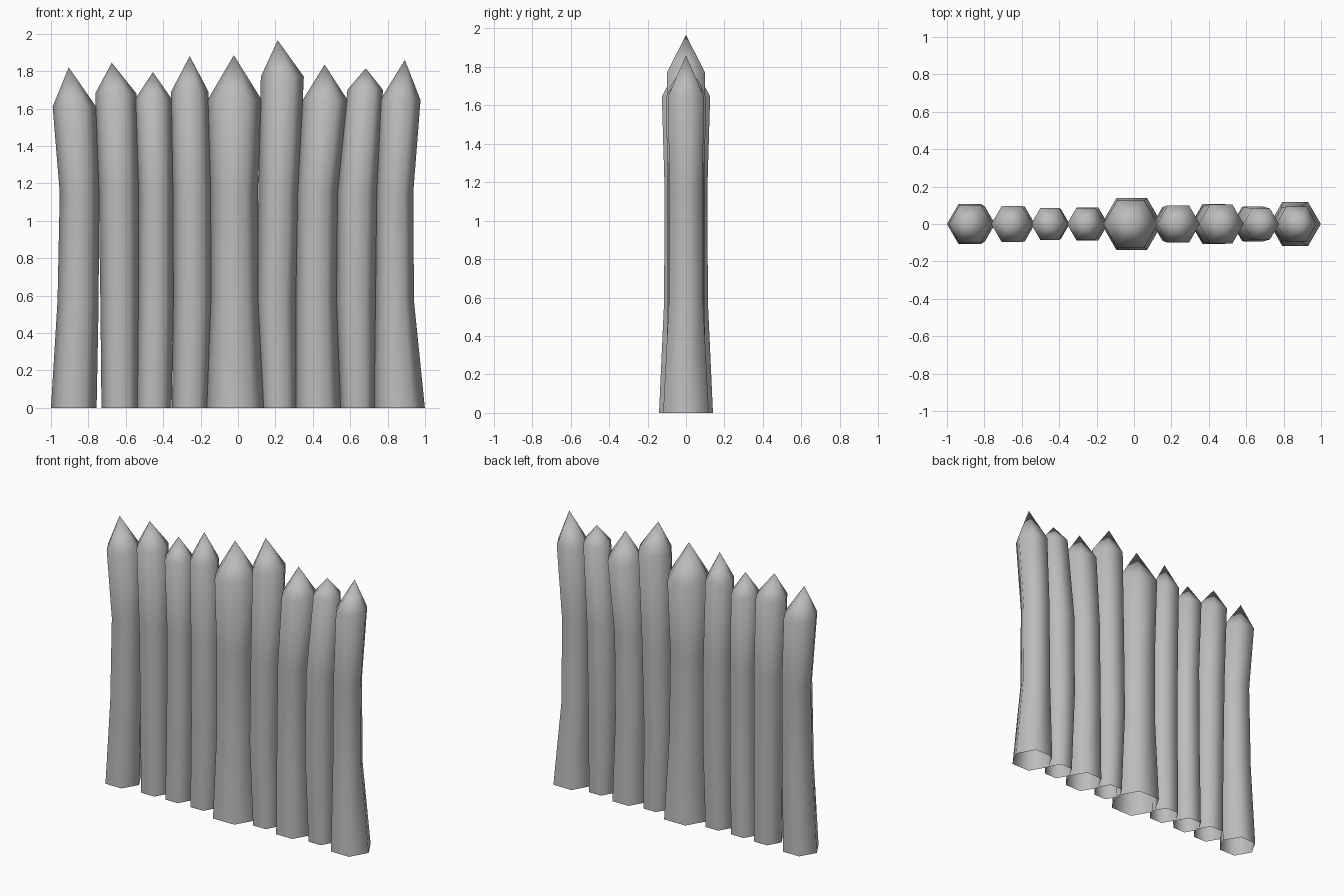
import bpy
import bmesh
from math import cos, sin, tau

default_cube = bpy.data.objects.get("Cube")
if default_cube:
    bpy.data.objects.remove(default_cube, do_unlink=True)

# One plain colour for all of the timber
material = bpy.data.materials.new("grey wood")
material.use_nodes = True
colour = (0.5, 0.5, 0.5, 1)
material.diffuse_color = colour
material.node_tree.nodes["Principled BSDF"].inputs["Base Color"].default_value = colour

SIDES = 6
LOWER_BEND, UPPER_BEND = 0.57, 1.15


def add_ring(bm, x, radius, z):
    """Hexagonal cross-section with corners pointing along the wall."""
    return [bm.verts.new((x + radius * cos(tau * i / SIDES),
                          radius * sin(tau * i / SIDES), z))
            for i in range(SIDES)]


def make_stake(name, centres, radii, shoulder, tip_x, tip_z):
    """Crooked log, open underneath, sharpened to a point on top."""
    bm = bmesh.new()
    heights = (0, LOWER_BEND, UPPER_BEND, shoulder)
    rings = [add_ring(bm, *section) for section in zip(centres, radii, heights)]
    tip = bm.verts.new((tip_x, 0, tip_z))
    for i in range(SIDES):
        j = (i + 1) % SIDES
        for low, high in zip(rings, rings[1:]):
            bm.faces.new((low[i], low[j], high[j], high[i]))
        bm.faces.new((rings[-1][i], rings[-1][j], tip))
    for face in bm.faces:
        face.smooth = True
    mesh = bpy.data.meshes.new(name)
    bm.to_mesh(mesh)
    bm.free()
    mesh.materials.append(material)
    stake = bpy.data.objects.new(name, mesh)
    bpy.context.collection.objects.link(stake)
    return stake


# Centre x and radius from base to shoulder, shoulder height, tip x and height
stakes = [
    ((-.878, -.855, -.848, -.875), (.122, .11, .105, .116), 1.61, -.905, 1.82),
    ((-.63, -.633, -.637, -.653), (.10, .103, .107, .11), 1.68, -.675, 1.845),
    ((-.45, -.44, -.44, -.452), (.095, .095, .092, .098), 1.65, -.455, 1.795),
    ((-.256, -.243, -.245, -.258), (.097, .103, .103, .1), 1.69, -.258, 1.88),
    ((-.012, -.018, -.022, -.018), (.162, .132, .128, .145), 1.645, -.022, 1.885),
    ((.22, .205, .217, .237), (.095, .105, .108, .115), 1.77, .212, 1.965),
    ((.427, .418, .424, .466), (.122, .11, .11, .12), 1.645, .463, 1.835),
    ((.64, .63, .638, .68), (.092, .105, .107, .095), 1.70, .683, 1.815),
    ((.862, .838, .838, .868), (.137, .103, .099, .108), 1.645, .892, 1.86),
]
for number, stake in enumerate(stakes, 1):
    make_stake(f"stake_{number}", *stake)
